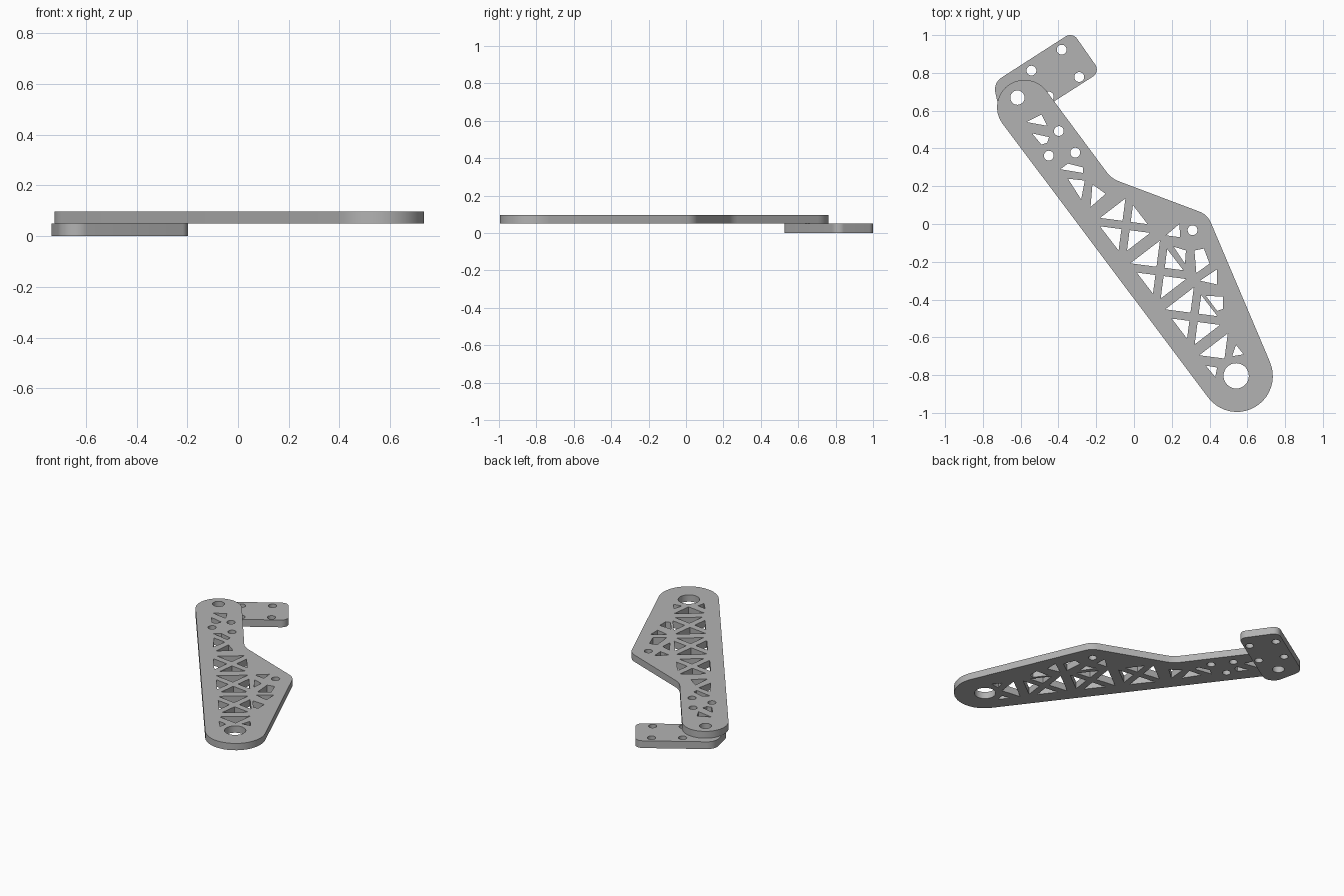
import bpy
import bmesh
import math
from mathutils import Vector

cube = bpy.data.objects.get("Cube")
if cube:
    bpy.data.objects.remove(cube, do_unlink=True)

grey = bpy.data.materials.new("plain_grey")
grey.use_nodes = True
colour = (0.45, 0.45, 0.45, 1)
grey.diffuse_color = colour
grey.node_tree.nodes["Principled BSDF"].inputs["Base Color"].default_value = colour


def circle(x, y, radius, count=32):
    return [Vector((x + radius * math.cos(math.tau * i / count),
                    y + radius * math.sin(math.tau * i / count))) for i in range(count)]


def belt(discs):
    """Counter-clockwise outline around discs; a negative radius makes a concave fillet."""
    normals = []
    for (ax, ay, ar), (bx, by, br) in zip(discs, discs[1:] + discs[:1]):
        step = Vector((bx - ax, by - ay))
        normals.append(math.atan2(step.y, step.x) - math.acos((ar - br) / step.length))
    outline = []
    for i, (x, y, radius) in enumerate(discs):
        start, turn = normals[i - 1], normals[i] - normals[i - 1]
        turn %= math.tau
        if radius < 0:
            turn -= math.tau
        steps = max(4, round(abs(turn) * 7))
        for s in range(steps + 1):
            angle = start + turn * s / steps
            outline.append(Vector((x + radius * math.cos(angle), y + radius * math.sin(angle))))
    return outline


def plate(name, loops, bottom, top):
    """Flat plate filled between an outline and its hole loops."""
    curve = bpy.data.curves.new(name + "_profile", "CURVE")
    curve.dimensions = "2D"
    curve.fill_mode = "BOTH"
    curve.extrude = (top - bottom) / 2
    for loop in loops:
        spline = curve.splines.new("POLY")
        spline.points.add(len(loop) - 1)
        for point, co in zip(spline.points, loop):
            point.co = (co[0], co[1], 0, 1)
        spline.use_cyclic_u = True
    source = bpy.data.objects.new(name + "_profile", curve)
    bpy.context.collection.objects.link(source)
    bpy.context.view_layer.update()
    graph = bpy.context.evaluated_depsgraph_get()
    mesh = bpy.data.meshes.new_from_object(source.evaluated_get(graph))
    bpy.data.objects.remove(source, do_unlink=True)

    # Weld caps to walls and seat the plate at its height
    bm = bmesh.new()
    bm.from_mesh(mesh)
    bmesh.ops.remove_doubles(bm, verts=bm.verts, dist=0.0005)
    bmesh.ops.translate(bm, verts=bm.verts, vec=(0, 0, (top + bottom) / 2))
    bmesh.ops.recalc_face_normals(bm, faces=bm.faces)
    bm.to_mesh(mesh)
    bm.free()
    mesh.name = name
    mesh.materials.clear()
    mesh.materials.append(grey)
    obj = bpy.data.objects.new(name, mesh)
    bpy.context.collection.objects.link(obj)
    bpy.ops.object.select_all(action="DESELECT")
    obj.select_set(True)
    bpy.context.view_layer.objects.active = obj
    bpy.ops.object.shade_smooth_by_angle(angle=math.radians(30))
    return obj


# Truss cells: right-angled pockets around each crossing of the diagonal struts
along = Vector((0.99, -0.13))
across = Vector((0.13, 0.99))
first_crossing = Vector((-0.042, -0.008))
pitch = Vector((0.18, -0.243))
gap = 0.022
quadrants = [(-1, 1), (1, 1), (-1, -1), (1, -1)]
leg_lengths = [
    (0.12, 0.09, 0.115, 0.11),
    (0.14, 0.1, 0.1, 0.12),
    (0.135, 0.1, 0.095, 0.12),
    (0.135, 0, 0, 0),
]
pockets = []
for i, legs in enumerate(leg_lengths):
    centre = first_crossing + pitch * i
    for (sx, sy), leg in zip(quadrants, legs):
        if leg:
            a, b = along * sx, across * sy
            corner = centre + (a + b) * gap
            pockets.append([corner, corner + a * leg, corner + b * leg])

# Irregular pockets near the ends of the arm
pockets += [
    [(-.57, .54), (-.49, .58), (-.46, .52)],
    [(-.54, .48), (-.45, .46), (-.46, .43), (-.49, .42)],
    [(-.39, .29), (-.35, .32), (-.27, .3), (-.27, .27)],
    [(-.35, .24), (-.26, .23), (-.28, .13)],
    [(-.22, .21), (-.15, .16), (-.23, .09)],
    [(.38, -.75), (.44, -.76), (.43, -.81)],
    [(.54, -.64), (.58, -.69), (.52, -.7)],
]
# Pockets in the side bulge
pockets += [
    [(.17, -.06), (.24, 0), (.245, -.07)],
    [(.21, -.12), (.275, -.14), (.27, -.21)],
    [(.32, -.14), (.37, -.13), (.4, -.21), (.33, -.26)],
    [(.35, -.3), (.44, -.24), (.44, -.32)],
    [(.38, -.38), (.47, -.385), (.47, -.45), (.44, -.46)],
]

pivot_hole = circle(-.617, .669, .038)
bolt_radius = .026

# Long arm with its end bores and bolt holes
arm_outline = belt([(-.58, .618, .145), (.545, -.805, .19),
                    (.31, -.033, .105), (-.03, .36, -.143)])
arm_bolts = [(-.398, .492), (-.451, .362), (-.311, .378), (.31, -.033)]
arm_holes = [circle(x, y, bolt_radius) for x, y in arm_bolts]
plate("lattice_arm", [arm_outline, pivot_hole, circle(.541, -.804, .067)] + arm_holes + pockets,
      0.05, 0.097)

# Small mounting plate under the upper end
mount_outline = belt([(-.661, .712, .075), (-.636, .602, .075),
                      (-.242, .818, .045), (-.338, .955, .045)])
mount_bolts = [(-.383, .923), (-.543, .812), (-.29, .778), (-.451, .675)]
mount_holes = [circle(x, y, bolt_radius) for x, y in mount_bolts]
plate("mounting_plate", [mount_outline, pivot_hole] + mount_holes, 0, 0.05)
